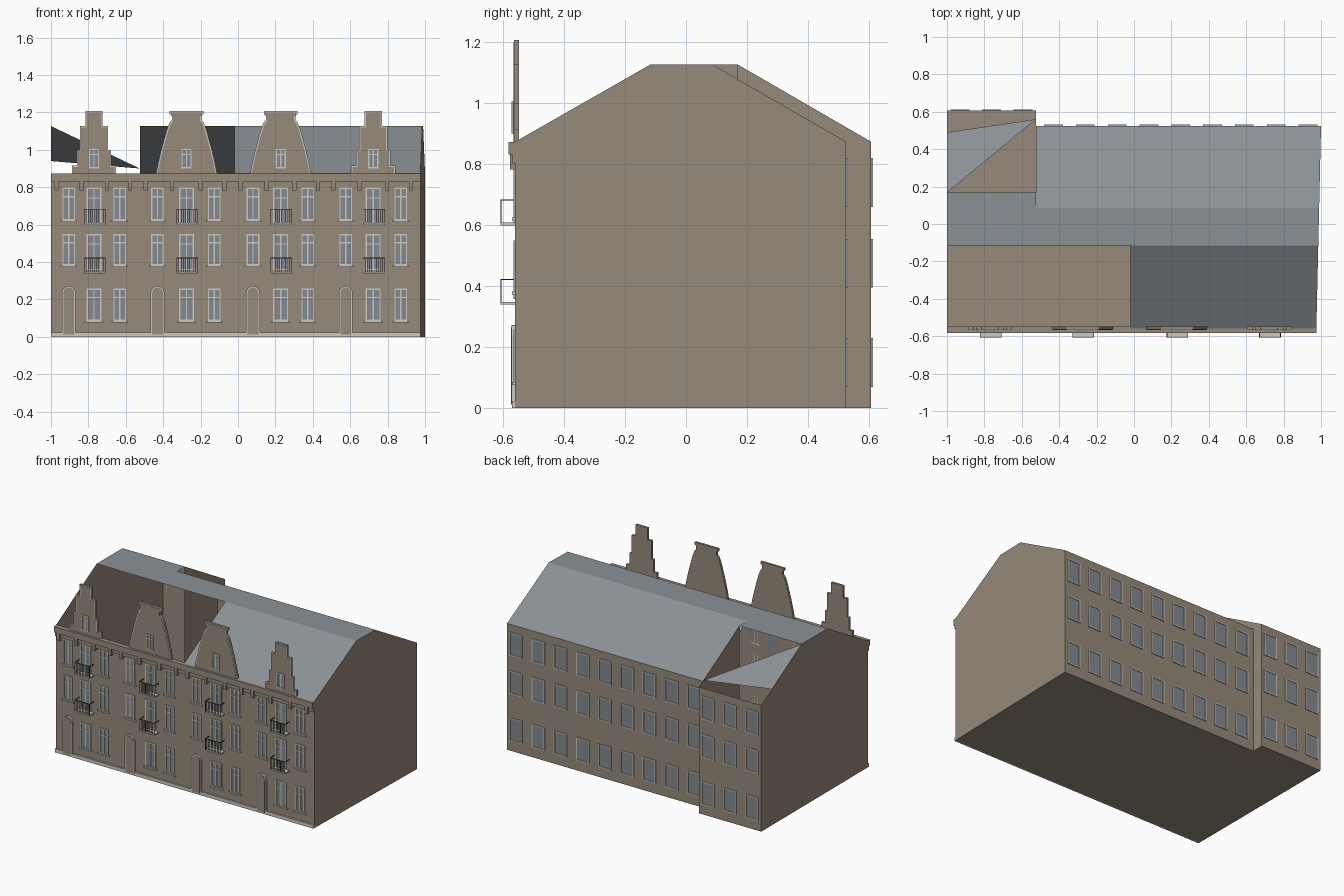
import bpy, bmesh, math
from mathutils import Vector

if "Cube" in bpy.data.objects:
    bpy.data.objects.remove(bpy.data.objects["Cube"])


def material(name, rgb):
    m = bpy.data.materials.new(name)
    m.use_nodes = True
    lin = [((c / 255 + 0.055) / 1.055) ** 2.4 for c in rgb] + [1]
    m.diffuse_color = lin
    m.node_tree.nodes["Principled BSDF"].inputs["Base Color"].default_value = lin
    return m


WALL = material("brown_wall", (150, 138, 122))
ROOF = material("grey_slate", (138, 145, 149))
GLASS = material("window_glass", (130, 138, 144))
TRIM = material("pale_trim", (205, 202, 194))
IRON = material("dark_iron", (72, 68, 64))


class Part:
    """Collects polygons, boxes and slabs into one object."""

    def __init__(self, name, *mats):
        self.name, self.mats, self.bm = name, mats, bmesh.new()

    def poly(self, points, mat=None):
        f = self.bm.faces.new([self.bm.verts.new(p) for p in points])
        f.material_index = self.mats.index(mat or self.mats[0])
        return f

    def facing(self, points, direction, mat=None):
        f = self.poly(points, mat)
        f.normal_update()
        if f.normal.dot(Vector(direction)) < 0:
            f.normal_flip()

    def slab(self, outline, y0, y1, mat=None):
        f = self.poly([(x, y0, z) for x, z in outline], mat)
        idx = f.material_index
        new = bmesh.ops.extrude_face_region(self.bm, geom=[f], use_keep_orig=True)["geom"]
        verts = [g for g in new if isinstance(g, bmesh.types.BMVert)]
        bmesh.ops.translate(self.bm, verts=verts, vec=(0, y1 - y0, 0))
        faces = {q for v in verts for q in v.link_faces} | {f}
        for q in faces:
            q.material_index = idx
        bmesh.ops.recalc_face_normals(self.bm, faces=list(faces))

    def box(self, x0, x1, y0, y1, z0, z1, mat=None):
        self.slab([(x0, z0), (x1, z0), (x1, z1), (x0, z1)], y0, y1, mat)

    def done(self):
        me = bpy.data.meshes.new(self.name)
        self.bm.to_mesh(me)
        self.bm.free()
        for m in self.mats:
            me.materials.append(m)
        ob = bpy.data.objects.new(self.name, me)
        bpy.context.scene.collection.objects.link(ob)


# Main dimensions
FRONT, BACK, WING = -0.56, 0.525, 0.607
LEFT, STEP, HALF = -1.0, -0.525, -0.018
EAVE, RIDGE = 0.873, 1.127
RF, RB, RW = -0.115, 0.085, 0.168


def xr(y):
    # the right end wall is slightly skewed
    return 0.975 + (y - FRONT) * 0.023


# Hollow walls
walls = Part("walls", WALL)
for x_at, back, rb, d in ((lambda y: LEFT, WING, RW, -1), (xr, BACK, RB, 1)):
    prof = [(FRONT, 0), (back, 0), (back, EAVE), (rb, RIDGE), (RF, RIDGE), (FRONT, EAVE)]
    walls.facing([(x_at(y), y, z) for y, z in prof], (d, 0, 0))
for x0, x1, y, d in ((LEFT, xr(FRONT), FRONT, -1), (STEP, xr(BACK), BACK, 1), (LEFT, STEP, WING, 1)):
    walls.facing([(x0, y, 0), (x1, y, 0), (x1, y, EAVE), (x0, y, EAVE)], (0, d, 0))
walls.facing([(STEP, y, z) for y, z in ((RW, 0), (WING, 0), (WING, EAVE), (RW, RIDGE))], (1, 0, 0))
walls.facing([(x, y, 0) for x, y in ((LEFT, FRONT), (xr(FRONT), FRONT), (xr(BACK), BACK),
                                     (STEP, BACK), (STEP, WING), (LEFT, WING))], (0, 0, -1))
walls.done()

# Partly open roof
roof = Part("roof", ROOF)
up = (0, 0, 1)
roof.facing([(LEFT, RF, RIDGE), (xr(RF), RF, RIDGE), (xr(RB), RB, RIDGE), (STEP, RB, RIDGE),
             (STEP, RW, RIDGE), (LEFT, RW, RIDGE)], up)
roof.facing([(STEP, RB, RIDGE), (xr(RB), RB, RIDGE), (xr(BACK), BACK, EAVE), (STEP, BACK, EAVE)], up)
roof.facing([(HALF, RF, RIDGE), (xr(RF), RF, RIDGE), (xr(FRONT), FRONT, EAVE), (HALF, FRONT, EAVE)], up)
roof.facing([(LEFT, RW, RIDGE), (LEFT, 0.49, 0.94), (STEP, 0.56, 0.9)], up)
roof.done()

# Plinth and cornice
plinth = Part("plinth", TRIM)
plinth.box(LEFT, xr(FRONT), -0.57, FRONT, 0, 0.024)
plinth.done()
COLUMNS = [(-0.905, -0.77, -0.632), (-0.43, -0.275, -0.127), (0.08, 0.228, 0.373), (0.576, 0.723, 0.87)]
cornice = Part("cornice", WALL)
cornice.box(LEFT, xr(FRONT), -0.582, -0.548, 0.832, EAVE)
cornice.box(LEFT, xr(FRONT), -0.568, FRONT, 0.802, 0.832)
for a, b, c in COLUMNS:
    for x in (a - 0.065, (a + b) / 2, (b + c) / 2, c + 0.055):
        cornice.box(x - 0.011, x + 0.011, -0.577, FRONT, 0.782, 0.832)
cornice.done()


def window(part, x, z0, z1, w, y=FRONT, side=-1, panes=True, sill=True):
    def bar(x0, x1, za, zb, d, mat):
        part.box(x0, x1, y, y + side * d, za, zb, mat)
    h, t = w / 2, 0.007
    bar(x - h, x + h, z0, z1, 0.002, GLASS)
    for s in (-1, 1):
        xs = x + s * (h - t / 2)
        bar(xs - t / 2, xs + t / 2, z0, z1, 0.006, TRIM)
    bar(x - h, x + h, z1 - t, z1, 0.006, TRIM)
    bar(x - h, x + h, z0, z0 + t, 0.006, TRIM)
    if panes:
        zt = z0 + (z1 - z0) * 0.72
        bar(x - 0.0035, x + 0.0035, z0, z1, 0.005, TRIM)
        bar(x - h, x + h, zt - 0.003, zt + 0.003, 0.005, TRIM)
    if sill:
        bar(x - h - 0.011, x + h + 0.011, z0 - 0.009, z0, 0.011, TRIM)


# Front windows
front = Part("front_windows", GLASS, TRIM)
for a, b, c in COLUMNS:
    for x, w in ((a, 0.068), (b, 0.08), (c, 0.068)):
        for z0, z1 in ((0.085, 0.258), (0.382, 0.55), (0.624, 0.798)):
            if x == a and z0 < 0.1:
                continue
            balcony = x == b and z0 > 0.1
            window(front, x, z0 - 0.025 * balcony, z1, w, sill=not balcony)
front.done()

# Rear windows
rear = Part("rear_windows", GLASS, TRIM)
ROWS = ((0.07, 0.23), (0.395, 0.555), (0.66, 0.82))
for z0, z1 in ROWS:
    for i in range(9):
        window(rear, -0.43 + i * 0.17, z0, z1, 0.1, BACK, 1, False, False)
    for i in range(3):
        window(rear, -0.93 + i * 0.168, z0, z1, 0.1, WING, 1, False, False)
rear.done()


def arch(x, h, top):
    pts = [(x - h, 0.012), (x + h, 0.012)]
    for i in range(9):
        a = math.pi * i / 8
        pts.append((x + h * math.cos(a), top - h + h * math.sin(a)))
    return pts


# Arched doors
doors = Part("doors", WALL, TRIM)
for cols in COLUMNS:
    doors.slab(arch(cols[0], 0.037, 0.272), FRONT, -0.572, TRIM)
    doors.slab(arch(cols[0], 0.029, 0.264), FRONT, -0.574, WALL)
doors.done()

# Balconies
balconies = Part("balconies", TRIM, IRON)
for cols in COLUMNS:
    for z in (0.345, 0.605):
        x, h, out, top = cols[1] + 0.004, 0.058, -0.608, z + 0.075
        balconies.box(x - h, x + h, out, FRONT, z - 0.006, z + 0.003, TRIM)
        balconies.box(x - h, x + h, out, out + 0.004, top, top + 0.004, IRON)
        for i in range(11):
            xb = x - h + 0.002 + i * (2 * h - 0.004) / 10
            balconies.box(xb - 0.0012, xb + 0.0012, out, out + 0.003, z, top, IRON)
        for s in (-1, 1):
            xs = x + s * (h - 0.002)
            balconies.box(xs - 0.002, xs + 0.002, out, FRONT, top, top + 0.004, IRON)
balconies.done()

# Gables: half-width and height pairs, mirrored
STEPPED = [(0.118, 0.873), (0.118, 0.915), (0.092, 0.915), (0.092, 1.0), (0.076, 1.0),
           (0.076, 1.127), (0.046, 1.127), (0.046, 1.207)]
CURVED = [(0.163, 0.873), (0.152, 0.93), (0.138, 0.99), (0.122, 1.05), (0.105, 1.11),
          (0.092, 1.145), (0.079, 1.16), (0.079, 1.185), (0.09, 1.19), (0.09, 1.207)]


def mirrored(x, half, inset=0.0):
    pts = [(w - inset, z - inset * (z > EAVE)) for w, z in half]
    return [(x + w, z) for w, z in pts] + [(x - w, z) for w, z in reversed(pts)]


for i, half in enumerate((STEPPED, CURVED, CURVED, STEPPED)):
    gable = Part("gable_%d" % (i + 1), WALL, TRIM, GLASS)
    x = COLUMNS[i][1]
    gable.slab(mirrored(x, half), -0.562, -0.548, WALL)
    gable.slab(mirrored(x, half), -0.564, -0.562, TRIM)
    gable.slab(mirrored(x, half, 0.007), -0.566, -0.564, WALL)
    window(gable, x, 0.9, 1.005, 0.055, y=-0.566, sill=False)
    gable.done()
